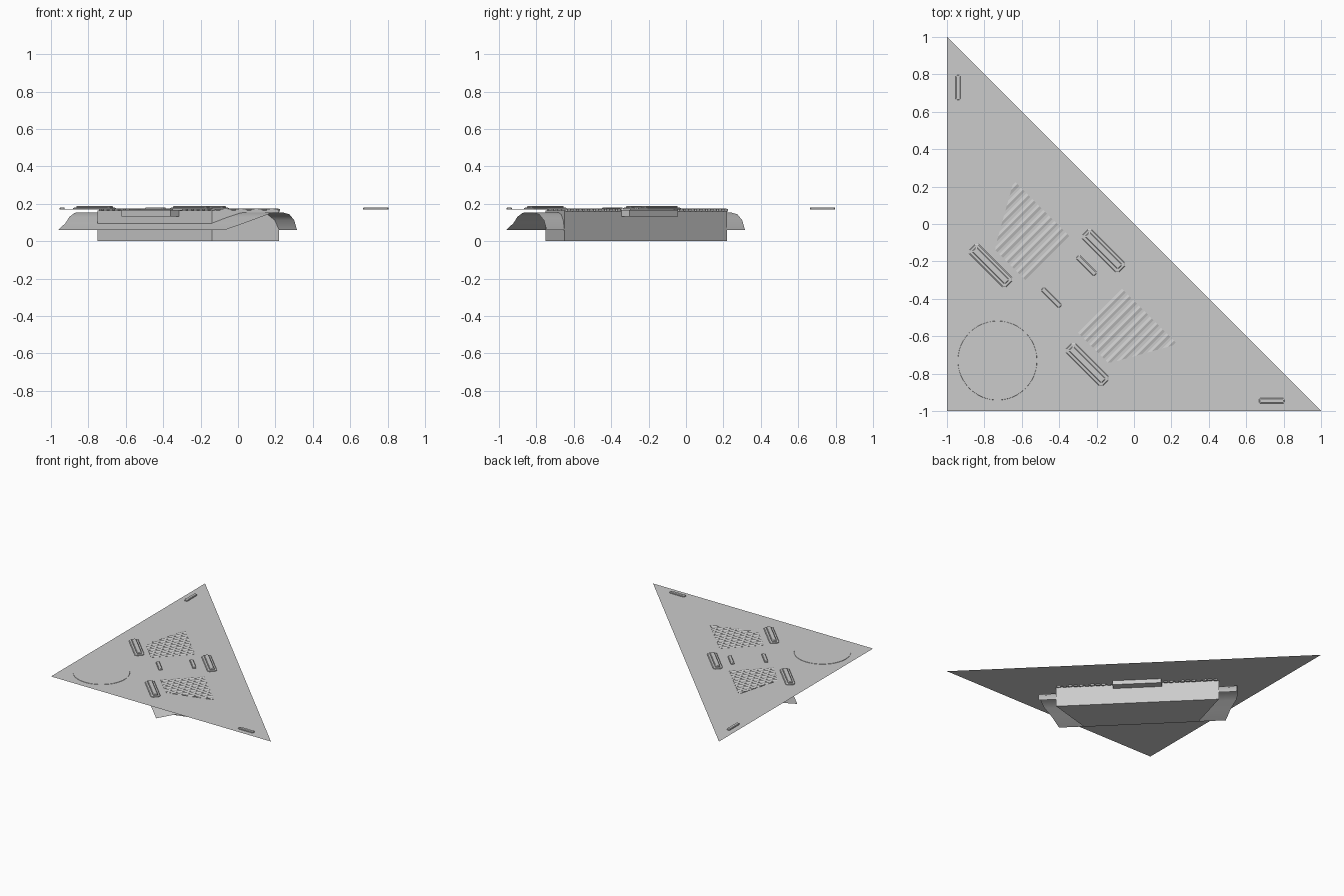
import bpy, bmesh
from math import pi, sqrt
from mathutils import Matrix, Vector

if "Cube" in bpy.data.objects:
    bpy.data.objects.remove(bpy.data.objects["Cube"])

# Local axes: u runs parallel to the long edge, v points towards it
TURN = Matrix.Rotation(-pi / 4, 4, 'Z')
DECK = 0.17


def finish(name, bm, turn=True):
    bmesh.ops.recalc_face_normals(bm, faces=bm.faces)
    if turn:
        bm.transform(TURN)
    me = bpy.data.meshes.new(name)
    bm.to_mesh(me)
    bm.free()
    ob = bpy.data.objects.new(name, me)
    bpy.context.collection.objects.link(ob)
    return ob


def prism(name, outline, z0, z1, turn=True):
    bm = bmesh.new()
    low = [bm.verts.new((x, y, z0)) for x, y in outline]
    face = bm.faces.new(low)
    if z1 > z0:
        high = [bm.verts.new((x, y, z1)) for x, y in outline]
        bm.faces.new(high)
        for i in range(len(low)):
            j = (i + 1) % len(low)
            bm.faces.new((low[i], low[j], high[j], high[i]))
    return finish(name, bm, turn)


def bar(name, x, y, length, width, z0, z1, angle=-pi / 4, chamfer=0.005):
    """Bar with chamfered corners and a slightly smaller top."""
    bm = bmesh.new()
    rings = []
    for z, inset in ((z0, 0), (z1 - 0.003, 0), (z1, 0.004)):
        a, b, c = length / 2 - inset, width / 2 - inset, chamfer
        pts = [(a, b - c), (a - c, b), (c - a, b), (-a, b - c),
               (-a, c - b), (c - a, -b), (a - c, -b), (a, c - b)]
        rings.append([bm.verts.new((px, py, z)) for px, py in pts])
    bm.faces.new(rings[0])
    bm.faces.new(rings[-1])
    for p, q in zip(rings, rings[1:]):
        for i in range(8):
            j = (i + 1) % 8
            bm.faces.new((p[i], p[j], q[j], q[i]))
    bm.transform(Matrix.Translation((x, y, 0)) @ Matrix.Rotation(angle, 4, 'Z'))
    return finish(name, bm, False)


# Triangular deck sheet
prism("deck", [(-1, -1), (1, -1), (-1, 1)], DECK, DECK, turn=False)

# Trapezoid hull below the deck
BACK, FRONT, WB, WF = -0.304, -0.63, 0.615, 0.432
prism("hull", [(-WF, FRONT), (WF, FRONT), (WB, BACK), (-WB, BACK)], 0, 0.164)

# Cross block through the top of the hull
prism("cross_block", [(-0.184, -0.695), (0.184, -0.695), (0.184, -0.245), (-0.184, -0.245)],
      0.132, 0.166)

# Curved skirt sheet: (v, z, half width)
bm = bmesh.new()
rows = []
for v, z, w in [(-0.73, 0.06, 0.63), (-0.63, 0.096, 0.675), (-0.55, 0.13, 0.725),
                (-0.49, 0.152, 0.745), (-0.41, 0.154, 0.75), (-0.36, 0.143, 0.75),
                (-0.325, 0.112, 0.75), (-0.304, 0.06, 0.75)]:
    rows.append([bm.verts.new((s * w, v, z)) for s in (-1, 1)])
for p, q in zip(rows, rows[1:]):
    bm.faces.new((p[0], p[1], q[1], q[0]))
skirt = finish("skirt", bm)
bpy.context.view_layer.objects.active = skirt
skirt.select_set(True)
bpy.ops.object.shade_smooth_by_angle()
skirt.select_set(False)

# Grille slats, clipped to the slanted hull sides, on both sides
for side, label in ((-1, "left"), (1, "right")):
    for i in range(10):
        u0 = 0.2 + i * 0.042
        u1 = u0 + 0.028
        bm = bmesh.new()
        ends = []
        for end in (0, 1):
            ring = []
            for u, z in ((u0, 0.160), (u1, 0.160), (u1, DECK + 0.001), (u0 + 0.014, DECK + 0.005),
                         (u0, DECK + 0.001)):
                cut = FRONT + max(0, (u - WF) / (WB - WF)) * (BACK - FRONT)
                v = -0.29 if end else min(cut + 0.008, -0.3)
                ring.append(bm.verts.new((side * u, v, z)))
            ends.append(ring)
            bm.faces.new(ring)
        for k in range(5):
            m = (k + 1) % 5
            bm.faces.new((ends[0][k], ends[0][m], ends[1][m], ends[1][k]))
        finish(f"{label}_grille_slat_{i}", bm)

# Long handles on base pads
for i, (x, y) in enumerate([(-0.767, -0.222), (-0.163, -0.142), (-0.25, -0.752)]):
    bar(f"handle_pad_{i}", x, y, 0.28, 0.072, DECK, 0.179, chamfer=0.014)
    bar(f"handle_{i}", x, y, 0.25, 0.036, 0.179, 0.189)

# Short bars at the middle and at the two sharp corners
bar("centre_bar_back", -0.254, -0.222, 0.138, 0.027, DECK, 0.181)
bar("centre_bar_front", -0.442, -0.393, 0.138, 0.027, DECK, 0.181)
bar("corner_bar_right", 0.737, -0.945, 0.135, 0.027, DECK, 0.181, angle=0)
bar("corner_bar_left", -0.94, 0.73, 0.135, 0.027, DECK, 0.181, angle=pi / 2)

# Flush round hatch
bm = bmesh.new()
bmesh.ops.create_cone(bm, cap_ends=True, segments=48, radius1=0.212, radius2=0.211, depth=0.003,
                      matrix=Matrix.Translation((-0.73, -0.73, DECK + 0.001)))
finish("round_hatch", bm, False)
